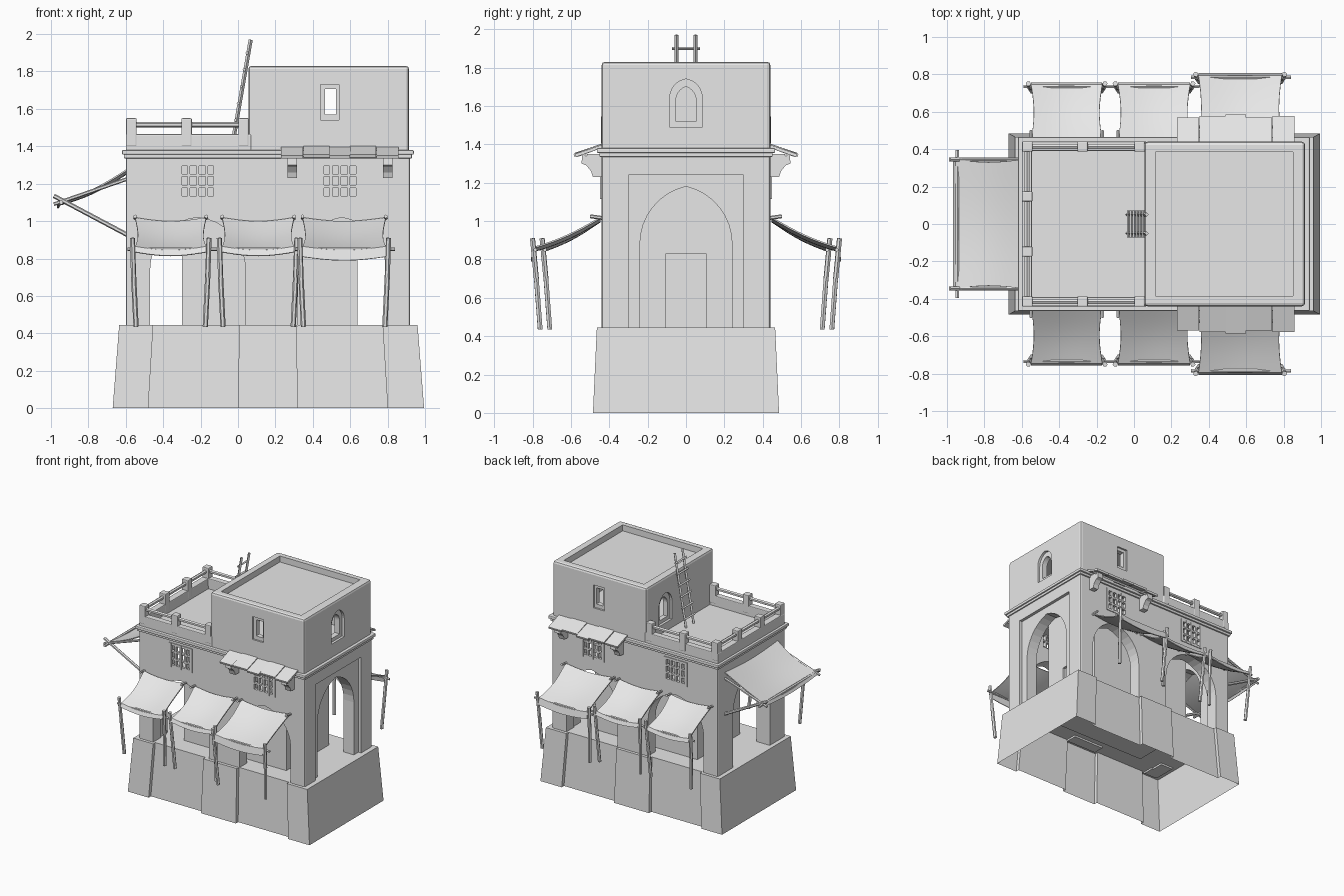
import bpy, bmesh, math
from mathutils import Vector

if "Cube" in bpy.data.objects:
    bpy.data.objects.remove(bpy.data.objects["Cube"])

GREY = (0.8, 0.8, 0.8, 1)
plaster = bpy.data.materials.new("plain grey")
plaster.use_nodes = True
plaster.diffuse_color = GREY
plaster.node_tree.nodes["Principled BSDF"].inputs["Base Color"].default_value = GREY


def make(name, bm):
    bmesh.ops.recalc_face_normals(bm, faces=bm.faces[:])
    me = bpy.data.meshes.new(name)
    bm.to_mesh(me)
    bm.free()
    me.materials.append(plaster)
    ob = bpy.data.objects.new(name, me)
    bpy.context.scene.collection.objects.link(ob)
    return ob


def bake(ob):
    bpy.context.view_layer.update()
    dg = bpy.context.evaluated_depsgraph_get()
    me = bpy.data.meshes.new_from_object(ob.evaluated_get(dg))
    ob.modifiers.clear()
    ob.data = me
    return ob


def mirror(ob):
    m = ob.modifiers.new("Mirror", 'MIRROR')
    m.use_axis = (False, True, False)
    m.use_mirror_merge = False
    return bake(ob)


def prism(name, pts, axis, lo, hi):
    """Extrude a 2D outline along x, y or z."""
    place = {'x': lambda u, v, t: (t, u, v),
             'y': lambda u, v, t: (u, t, v),
             'z': lambda u, v, t: (u, v, t)}[axis]
    bm = bmesh.new()
    a = [bm.verts.new(place(u, v, lo)) for u, v in pts]
    b = [bm.verts.new(place(u, v, hi)) for u, v in pts]
    bm.faces.new(a)
    bm.faces.new(b)
    for i in range(len(a)):
        j = (i + 1) % len(a)
        bm.faces.new((a[i], a[j], b[j], b[i]))
    return make(name, bm)


def box(name, x0, x1, y0, y1, z0, z1, bevel=0):
    ob = prism(name, [(x0, y0), (x1, y0), (x1, y1), (x0, y1)], 'z', z0, z1)
    if bevel:
        m = ob.modifiers.new("Bevel", 'BEVEL')
        m.width, m.segments = bevel, 2
        bake(ob)
    return ob


def tube(name, pts, r, sides=6):
    bm = bmesh.new()
    for p, q in zip(pts, pts[1:]):
        p, q = Vector(p), Vector(q)
        d = q - p
        mat = d.to_track_quat('Z', 'Y').to_matrix().to_4x4()
        mat.translation = (p + q) / 2
        bmesh.ops.create_cone(bm, cap_ends=True, segments=sides, radius1=r,
                              radius2=r, depth=d.length, matrix=mat)
    return make(name, bm)


def arch(c, w, z0, spring, top):
    """Outline of a pointed arch."""
    h = top - spring
    r = (h * h + w * w) / (2 * w)
    end = math.acos((r - w) / r)
    side = [(w - r + r * math.cos(end * i / 8), spring + r * math.sin(end * i / 8))
            for i in range(8)]
    right = [(w, z0)] + side
    return ([(c + u, v) for u, v in right] + [(c, top)]
            + [(c - u, v) for u, v in reversed(right)])


def cut(ob, *cutters):
    for c in cutters:
        m = ob.modifiers.new("Cut", 'BOOLEAN')
        m.operation, m.solver, m.object = 'DIFFERENCE', 'EXACT', c
        bake(ob)
        bpy.data.objects.remove(c)


def cloth(name, x0, x1, y0, z0, y1, z1, lip, sag=0.015):
    """Hanging cloth sheet with a drooping lip along its outer edge."""
    n, rows, bm = 10, 9, bmesh.new()
    grid = []
    for j in range(rows + 1):
        v = min(j / (rows - 1), 1)
        y, z = y0 + (y1 - y0) * v, z0 + (z1 - z0) * v - sag * math.sin(math.pi * v)
        if j == rows:
            y, z = y1 - 0.012, z1 - lip
        line = []
        for i in range(n + 1):
            u = i / n
            pinch = 0.015 * math.sin(math.pi * v) * (1 - 2 * u)
            dip = 0.02 * math.sin(math.pi * u)
            line.append(bm.verts.new((x0 + (x1 - x0) * u + pinch, y, z - dip)))
        grid.append(line)
    for a, b in zip(grid, grid[1:]):
        for i in range(n):
            bm.faces.new((a[i], a[i + 1], b[i + 1], b[i]))
    ob = make(name, bm)
    m = ob.modifiers.new("Thickness", 'SOLIDIFY')
    m.thickness = 0.008
    bake(ob)
    ob.data.shade_smooth()
    ob.data.set_sharp_from_angle(angle=math.radians(40))
    return ob


# Tapered plinth with stepped long sides, open underneath
half = [(-.67, -.485), (-.48, -.485), (-.48, -.455), (0, -.455), (0, -.485),
        (.32, -.485), (.32, -.455), (.8, -.455), (.8, -.485), (.995, -.485)]
outline = half + [(x, -y) for x, y in reversed(half)]
bm = bmesh.new()
low = [bm.verts.new((x, y, 0)) for x, y in outline]
high = [bm.verts.new((.16 + (x - .16) * .958, y * .958, .445)) for x, y in outline]
bm.faces.new(high)
for i in range(len(low)):
    j = (i + 1) % len(low)
    bm.faces.new((low[i], low[j], high[j], high[i]))
make("plinth", bm)

# Lower storey: hollow walls with arches and window openings
walls = box("lower_walls", -.6, .92, -.44, .44, .43, 1.36, .012)
cut(walls,
    box("hollow", -.48, .8, -.34, .34, .3, 1.32),
    box("end_panel", .895, 1, -.3, .3, .3, 1.24),
    prism("end_arches", arch(0, .24, .3, .88, 1.18), 'x', -1, 1.2),
    prism("side_arch", arch(-.215, .255, .3, .74, 1.02), 'y', -1, 1),
    prism("side_arch", arch(.555, .235, .3, .74, 1.02), 'y', -1, 1),
    box("window", -.31, -.12, -1, 1, 1.125, 1.305),
    box("window", .45, .64, -1, 1, 1.125, 1.305))

# Inner room with a door recess
core = box("inner_room", -.3, .64, -.28, .28, .43, 1.34)
cut(core, box("door", .62, .8, -.105, .105, .4, .83))

# Lattice windows
for c in (-.215, .545):
    for i in range(5):
        w = .01 if i in (0, 4) else .007
        x = c + (i - 2) * .0475
        mirror(box("lattice_upright", x - w, x + w, -.447, -.42, 1.115, 1.315))
    for i in range(4):
        w = .01 if i in (0, 3) else .007
        z = 1.215 + (i - 1.5) * .06
        mirror(box("lattice_bar", c - .105, c + .105, -.445, -.422, z - w, z + w))

# Cornice
box("cornice", -.62, .94, -.465, .465, 1.355, 1.38, .006)
box("cornice_lower", -.61, .93, -.452, .452, 1.335, 1.358, .005)

# Upper storey
upper = box("upper_walls", .055, .915, -.44, .44, 1.36, 1.83, .018)
cut(upper,
    box("room", .115, .85, -.385, .385, 1.39, 1.74),
    box("roof_well", .115, .85, -.385, .385, 1.78, 2),
    box("window_recess", .44, .54, -1, -.425, 1.54, 1.73),
    box("window_recess", .44, .54, .425, 1, 1.54, 1.73),
    box("window_hole", .465, .525, -1, 1, 1.57, 1.705),
    prism("arch_recess", arch(0, .085, 1.49, 1.64, 1.74), 'x', .895, 1.2),
    prism("arch_hole", arch(0, .052, 1.52, 1.63, 1.7), 'x', .6, 1.2),
    prism("arch_recess", arch(.19, .085, 1.45, 1.6, 1.7), 'x', -.2, .075),
    prism("arch_hole", arch(.19, .052, 1.48, 1.59, 1.66), 'x', -.2, .4))

# Terrace parapet, posts and rails
box("parapet_end", -.6, -.545, -.44, .44, 1.37, 1.465, .006)
mirror(box("parapet_side", -.6, .07, -.44, -.39, 1.37, 1.465, .006))
for x in (-.57, -.275, .03):
    mirror(box("parapet_post", x - .028, x + .028, -.442, -.387, 1.4, 1.55, .006))
mirror(box("parapet_post", -.6, -.543, -.175, -.12, 1.4, 1.55, .006))
mirror(tube("side_rail", [(-.57, -.415, 1.515), (.03, -.415, 1.515)], .015))
tube("end_rail", [(-.572, -.415, 1.515), (-.572, .415, 1.515)], .015)

# Ladder
for s in (-1, 1):
    tube("ladder_rail", [(-.035, .05 * s, 1.38), (.068, .05 * s, 1.97)], .011, 4)
for i in range(6):
    t = .12 + i * .152
    x, z = -.042 + .103 * t, 1.38 + .59 * t
    tube("ladder_rung", [(x, -.072, z), (x, .072, z)], .009, 4)

# Corbels and plank canopy
for x in (.29, .8):
    mirror(prism("corbel", [(-.43, 1.35), (-.54, 1.35), (-.545, 1.3), (-.52, 1.29),
                            (-.495, 1.26), (-.485, 1.23), (-.43, 1.23)],
                 'x', x - .025, x + .025))
edges = [.23, .35, .49, .6, .74, .86]
for i, (a, b) in enumerate(zip(edges, edges[1:])):
    d, e = .006 * (i % 2), .008 * (i % 3)
    mirror(prism("canopy_plank", [(-.43, 1.4 + d), (-.57 - e, 1.35 + d),
                                  (-.565 - e, 1.334 + d), (-.43, 1.384 + d)],
                 'x', a, b - .002))
mirror(tube("canopy_beam", [(.25, -.52, 1.345), (.85, -.52, 1.345)], .01, 4))

# Side awnings on both long sides: cloth, pegs, bar and leaning poles
for x0, x1, out, lip in ((-.55, -.17, .745, .03), (-.085, .3, .745, .03),
                         (.345, .79, .795, .055)):
    mirror(cloth("awning_cloth", x0, x1, -.45, 1.02, -out, .865, lip))
    mirror(tube("awning_bar", [(x0 - .04, .01 - out, .85), (x1 + .05, .01 - out, .85)], .01))
    for x, s in ((x0, -1), (x1, 1)):
        mirror(tube("awning_peg", [(x, -.43, 1.015), (x, -.5, 1.025)], .01))
        mirror(tube("awning_pole", [(x + s * .015, -out - .005, .91),
                                    (x + s * .008, .015 - out, .7),
                                    (x - s * .005, .035 - out, .435)], .014))

# End awning: built facing the front, then turned to the end
parts = [cloth("end_awning_cloth", -.345, .345, -.6, 1.275, -.955, 1.11, .02, .02),
         tube("end_awning_bar", [(-.395, -.945, 1.1), (.395, -.945, 1.1)], .012)]
for x in (-.345, .345):
    parts.append(tube("end_awning_strut", [(x, -.58, .92), (x, -.985, 1.135)], .012))
    parts.append(tube("end_awning_rafter", [(x, -.58, 1.23), (x, -.985, 1.09)], .01))
for ob in parts:
    ob.rotation_euler.z = -math.pi / 2
